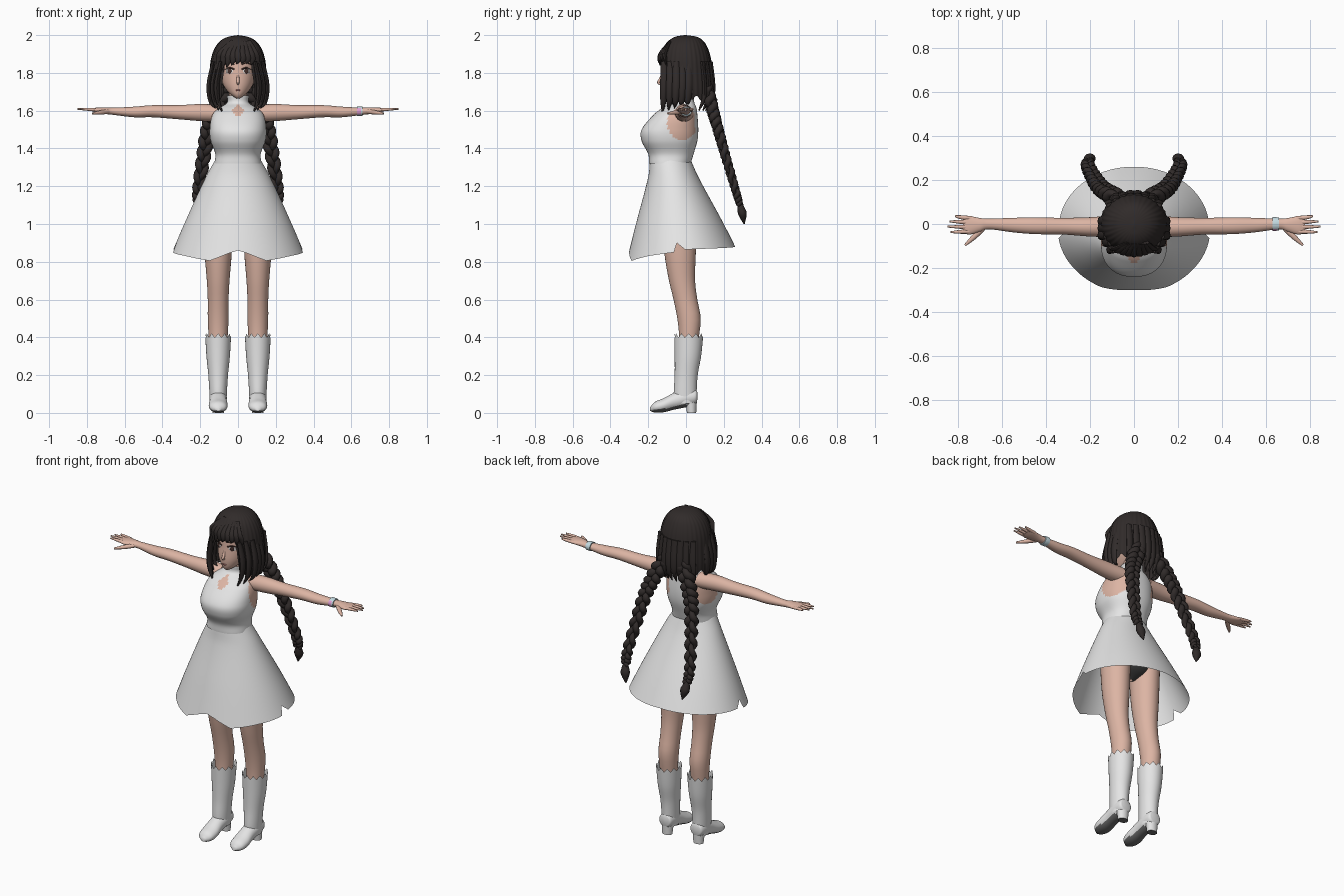
import bpy, bmesh
from math import sin, cos, tau, pi, degrees, copysign
from mathutils import Vector

cube = bpy.data.objects.get("Cube")
if cube:
    bpy.data.objects.remove(cube, do_unlink=True)


def material(name, *rgb):
    mat = bpy.data.materials.new(name)
    mat.use_nodes = True
    mat.diffuse_color = (*rgb, 1)
    node = mat.node_tree.nodes["Principled BSDF"]
    node.inputs["Base Color"].default_value = (*rgb, 1)
    node.inputs["Roughness"].default_value = .8
    return mat


SKIN = material("skin", .72, .46, .37)
WHITE = material("white cloth", .78, .78, .78)
HAIR = material("dark hair", .03, .024, .023)
SOLE = material("grey sole", .14, .14, .14)
SHORTS = material("dark shorts", .05, .05, .05)
BLUE = material("pale blue band", .55, .7, .75)
PINK = material("pink bead", .75, .35, .65)
EYE = material("eye white", .8, .76, .74)
IRIS = material("brown iris", .06, .03, .025)
LIP = material("lip", .55, .22, .2)


def build(name, verts, rows, n, mats, paint=None, mirror=False, cap=False):
    """Skin a grid of closed rings, then colour, smooth and mirror it."""
    bm = bmesh.new()
    v = [bm.verts.new(p) for p in verts]
    for i in range(rows - 1):
        for j in range(n):
            k = (j + 1) % n
            bm.faces.new((v[i*n + j], v[i*n + k], v[i*n + n + k], v[i*n + n + j]))
    if cap:
        bm.faces.new(v[:n])
        bm.faces.new(v[-n:])
    bmesh.ops.remove_doubles(bm, verts=bm.verts, dist=1e-5)
    bmesh.ops.recalc_face_normals(bm, faces=bm.faces)
    if paint:
        for f in bm.faces:
            f.material_index = int(paint(f.calc_center_median(), f.normal))
    mesh = bpy.data.meshes.new(name)
    bm.to_mesh(mesh)
    bm.free()
    for m in mats:
        mesh.materials.append(m)
    obj = bpy.data.objects.new(name, mesh)
    bpy.context.collection.objects.link(obj)
    bpy.ops.object.select_all(action="DESELECT")
    obj.select_set(True)
    bpy.context.view_layer.objects.active = obj
    bpy.ops.object.shade_smooth_by_angle(angle=pi / 3)
    if mirror:
        obj.modifiers.new("mirror", "MIRROR")
    return obj


def lookup(keys, t):
    """Smoothly interpolate rows of (t, values...)."""
    keys = sorted(keys)
    t = min(max(t, keys[0][0]), keys[-1][0])
    i = max(k for k in range(len(keys) - 1) if keys[k][0] <= t)
    lo, hi = keys[i], keys[i + 1]
    before, after = keys[max(i - 1, 0)], keys[min(i + 2, len(keys) - 1)]
    d = hi[0] - lo[0]
    u = (t - lo[0]) / d
    out = []
    for p, a, b, q in zip(before[1:], lo[1:], hi[1:], after[1:]):
        m0 = (b - p) / (hi[0] - before[0]) * d
        m1 = (q - a) / (after[0] - lo[0]) * d
        out.append(a + u*m0 + u*u*(3*(b - a) - 2*m0 - m1) + u**3*(2*(a - b) + m0 + m1))
    return out


def around(points, a):
    """Piecewise straight value by angle from the front, same on both sides."""
    deg = abs((degrees(a) + 180) % 360 - 180)
    for (d0, z0), (d1, z1) in zip(points, points[1:]):
        if deg <= d1:
            return z0 + (z1 - z0) * (deg - d0) / (d1 - d0)
    return points[-1][1]


def shell(name, keys, mats, cx=0, rim=None, n=48, rows=24, power=2, ridge=0, ease=1, **opts):
    """Upright form from keys (z, half width, front y, back y)."""
    verts = []
    for i in range(rows + 1):
        for j in range(n):
            a = tau * j / n
            end = rim(a) if rim else keys[-1][0]
            z = keys[0][0] + (end - keys[0][0]) * (i / rows) ** ease
            w, f, b = lookup(keys, z)
            g = 1 + ridge * cos(n / 4 * a)
            s, c = (copysign(abs(q) ** (2 / power), q) for q in (sin(a), cos(a)))
            verts.append((cx + w*g*s, (f + b)/2 - (b - f)/2*g*c, z))
    return build(name, verts, rows + 1, n, mats, **opts)


def sweep(name, keys, mat, up=(0, 0, 1), axis=None, n=12, steps=5, **opts):
    """Form along a path of (x, y, z, half width, half height)."""
    rows = [(i, *k) for i, k in enumerate(keys)]
    path = [lookup(rows, i / steps) for i in range((len(keys) - 1) * steps + 1)]
    verts = []
    for i, (x, y, z, w, h) in enumerate(path):
        ahead, behind = path[min(i + 1, len(path) - 1)], path[max(i - 1, 0)]
        t = Vector(axis) if axis else (Vector(ahead[:3]) - Vector(behind[:3])).normalized()
        side = t.cross(Vector(up)).normalized()
        top = side.cross(t)
        for j in range(n):
            a = tau * j / n
            verts.append(Vector((x, y, z)) + side*w*cos(a) + top*h*sin(a))
    mats = mat if isinstance(mat, list) else [mat]
    return build(name, verts, len(path), n, mats, cap=True, **opts)


# Dress bodice, with bare armholes and a keyhole at the chest
def bare(c, normal):
    armhole = abs(c.x) > .08 and ((c.y + .02)/.08)**2 + ((c.z - 1.53)/.085)**2 < 1
    keyhole = c.y < -.05 and abs(c.x) + abs(c.z - 1.6) < .036
    return armhole or keyhole


shell("bodice", [(1.68, .058, -.08, .04), (1.64, .06, -.085, .045), (1.615, .1, -.125, .055),
                 (1.58, .135, -.17, .06), (1.5, .15, -.235, .065), (1.44, .145, -.235, .06),
                 (1.37, .12, -.2, .04), (1.32, .125, -.195, .025)],
      [WHITE, SKIN], n=80, rows=60, power=2.3, paint=bare)

# Skirt with a scalloped front and a step in the hem at each side
HEM = [(0, .86), (8, .845), (24, .805), (50, .83), (80, .85), (84, .9), (92, .865), (180, .88)]
shell("skirt", [(1.34, .12, -.19, .025), (1.25, .17, -.2, .065), (1, .285, -.265, .2),
                (.8, .37, -.315, .3)], [WHITE], rim=lambda a: around(HEM, a), n=90)
shell("shorts", [(1.2, .12, -.15, .03), (1.07, .16, -.13, .06), (1, .1, -.1, .04),
                 (.96, .01, -.04, -.02)], [SHORTS])

# Legs and boots
shell("legs", [(1.08, .08, -.13, .06), (.85, .072, -.115, .052), (.7, .06, -.09, .048),
               (.6, .055, -.066, .06), (.5, .055, -.046, .078), (.4, .05, -.036, .068),
               (.25, .04, -.04, .05)], [SKIN], cx=.105, n=32, mirror=True)
shell("boot_shafts", [(.05, .044, -.06, .056), (.1, .046, -.065, .056), (.2, .052, -.06, .062),
                      (.3, .062, -.06, .08), (.4, .068, -.062, .09), (.44, .07, -.063, .092)],
      [WHITE], cx=.105, rim=lambda a: .41 + .011 * cos(12 * a), mirror=True)
sweep("boot_feet", [(.105, .06, .09, .02, .02), (.105, .05, .085, .04, .04),
                    (.105, 0, .08, .046, .05), (.105, -.06, .063, .045, .045),
                    (.105, -.12, .04, .05, .037), (.105, -.165, .03, .042, .028),
                    (.105, -.19, .02, .012, .01)], [WHITE, SOLE], axis=(0, -1, 0), n=28,
      paint=lambda c, nrm: nrm.z < -.6 and c.z < .045, mirror=True)
shell("boot_heels", [(.07, .036, -.005, .058), (0, .03, .005, .054)], [WHITE, SOLE], cx=.105,
      rows=4, cap=True, paint=lambda c, nrm: nrm.z < -.8, mirror=True)

# Arms, hands and the single wrist band
sweep("arms", [(.09, -.01, 1.585, .05, .045), (.2, -.013, 1.59, .044, .045),
               (.32, -.01, 1.592, .038, .037), (.45, -.008, 1.597, .038, .032),
               (.55, -.005, 1.593, .033, .028), (.66, 0, 1.597, .024, .019),
               (.7, -.004, 1.6, .031, .018), (.75, -.006, 1.603, .042, .013),
               (.78, -.004, 1.605, .034, .006)], SKIN, axis=(1, 0, 0), n=24, mirror=True)
for finger, y, spread, tip in (("little", .026, .036, .815), ("ring", .007, .012, .84),
                               ("middle", -.014, -.012, .85), ("index", -.034, -.037, .835)):
    sweep(finger + "_fingers", [(.74, y, 1.603, .01, .009), (.79, (y + spread)/2, 1.607, .009, .008),
                                (tip, spread, 1.609, .004, .004)], SKIN, mirror=True)
sweep("thumbs", [(.69, -.02, 1.595, .014, .012), (.73, -.06, 1.59, .012, .011),
                 (.77, -.097, 1.585, .005, .005)], SKIN, mirror=True)
sweep("wrist_band", [(.63, 0, 1.597, .031, .026), (.645, 0, 1.597, .031, .026),
                     (.66, 0, 1.597, .03, .025)], [BLUE, PINK], axis=(1, 0, 0), n=24,
      paint=lambda c, nrm: c.y < -.022 and c.x < .65)

# Neck, head and face
shell("neck", [(1.74, .046, -.07, .04), (1.6, .05, -.075, .04)], [SKIN], rows=4)
shell("head", [(1.97, .02, -.03, .03), (1.94, .08, -.1, .09), (1.88, .1, -.125, .11),
               (1.8, .096, -.132, .1), (1.74, .08, -.136, .06), (1.7, .054, -.132, 0),
               (1.677, .028, -.124, -.05), (1.665, .008, -.112, -.09)], [SKIN], rows=40, cap=True)
sweep("nose", [(0, -.128, 1.79, .005, .004), (0, -.138, 1.765, .008, .007),
               (0, -.146, 1.748, .007, .007), (0, -.132, 1.74, .006, .005)], SKIN, up=(0, 1, 0))


def plate(name, mat, x, y, z, w, h, turn=0, mirror=True):
    """Thin oval laid on the face."""
    out = Vector((sin(turn), -cos(turn), 0))
    base = Vector((x, y, z))
    rings = [(*(base + out * d), w * s, h * s) for d, s in ((-.004, 1), (.002, .95), (.004, .6))]
    sweep(name, rings, mat, axis=out, n=20, steps=1, mirror=mirror)


plate("eyes", EYE, .045, -.118, 1.81, .022, .015, .4)
plate("irises", IRIS, .045, -.121, 1.81, .012, .015, .4)
plate("mouth", LIP, 0, -.133, 1.708, .016, .004, mirror=False)
for part, z, thick in (("lashes", 1.822, .004), ("brows", 1.848, .003)):
    sweep(part, [(.02, -.131, z - .003, thick, thick), (.045, -.122, z + .005, thick, thick),
                 (.07, -.1, z - .004, .002, .002)], IRIS, n=8, mirror=True)

# Hair cap, cut away around the face
RIM = [(0, 1.88), (28, 1.87), (37, 1.66), (60, 1.64), (100, 1.67), (180, 1.65)]
shell("hair_cap", [(2, 0, -.01, 0), (1.993, .045, -.05, .05), (1.975, .085, -.085, .085),
                   (1.94, .117, -.115, .11), (1.88, .14, -.133, .13), (1.8, .149, -.14, .14),
                   (1.7, .153, -.14, .145), (1.6, .14, -.13, .135)], [HAIR], ridge=.012,
      rim=lambda a: around(RIM, a) + .012 * cos(16 * a), n=128, rows=40, ease=1.7)

# Fringe swept from an off-centre parting
for i in range(9):
    x = -.1 + .025 * i
    drop = 1.85 - 3.5 * (x - .03) ** 2
    sweep("fringe_lock", [(.015 + x * .4, -.085, 1.965, .015, .008),
                          (x * .85, -.132 + 2 * x * x, 1.905, .021, .011),
                          (x, -.143 + 3.5 * x * x, 1.87, .017, .008),
                          (x * 1.05 - .008, -.14 + 3.5 * x * x, drop, .002, .002)],
          HAIR, up=(0, -1, 0), n=8)

# Side and back locks
for i in range(5):
    y = -.115 + .032 * i
    x = .1 + .04 * min(i / 2, 1)
    sweep("side_locks", [(x - .01, y, 1.86, .018, .01), (x + .012, y, 1.74, .022, .014),
                         (x + .005, y - .005, 1.65, .016, .011),
                         (x - .02, y - .01, 1.585 + .014 * i, .002, .002)],
          HAIR, up=(1, 0, 0), n=8, mirror=True)
for i in range(4):
    x = .015 + .03 * i
    y = .142 - 4 * x * x
    sweep("back_locks", [(x, y - .012, 1.86, .022, .012), (x * 1.05, y, 1.74, .024, .014),
                         (x * 1.1, y - .005, 1.66, .016, .012), (x, y - .03, 1.6, .003, .003)],
          HAIR, up=(0, 1, 0), n=8, mirror=True)

# Three-strand braids and their tassels
SPINE = [(0, .05, .11, 1.75), (1, .115, .14, 1.61), (2, .155, .17, 1.5), (3, .185, .215, 1.34),
         (4, .21, .265, 1.17), (5, .207, .285, 1.1)]
for strand in range(3):
    keys = []
    for i in range(91):
        u = i / 90
        x, y, z = lookup(SPINE, 5 * u)
        phase = tau * (4.7 * u + strand / 3)
        size = (1 - .5 * u) * min(1, .6 + 3 * u)
        lump = size * (.021 + .007 * abs(sin(phase)))
        keys.append((x + .029 * size * sin(phase), y + .018 * size * sin(2 * phase), z,
                     lump, lump * .85))
    sweep("braid_strands", keys, HAIR, up=(0, 1, 0), n=10, steps=1, mirror=True)
sweep("braid_tassels", [(.207, .285, 1.11, .012, .012), (.205, .292, 1.08, .022, .02),
                        (.2, .3, 1.05, .026, .022), (.19, .308, 1, .003, .003)],
      HAIR, up=(0, 1, 0), mirror=True)
